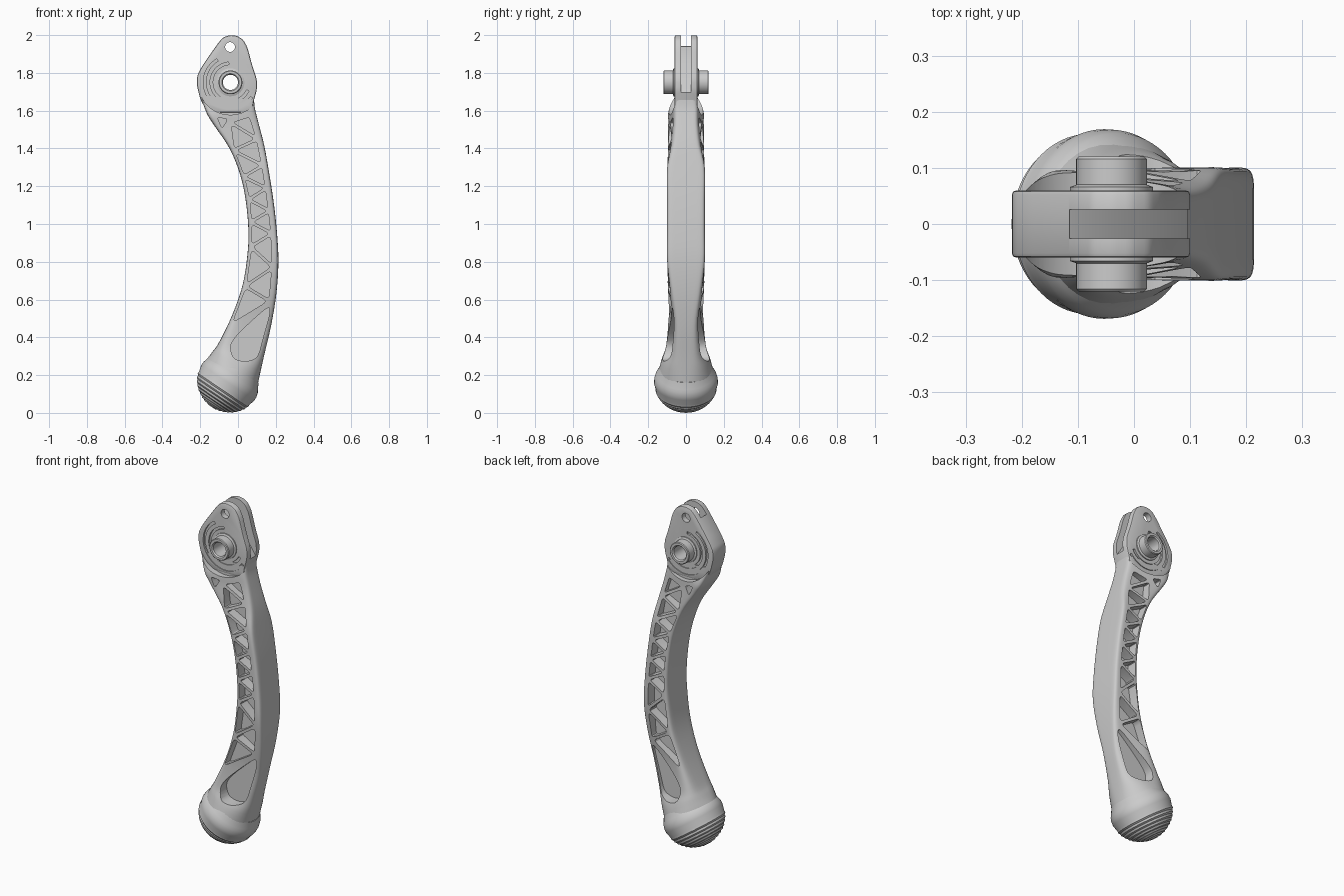
import bpy, bmesh, math
from mathutils import Vector, Matrix

cube = bpy.data.objects.get("Cube")
if cube:
    bpy.data.objects.remove(cube, do_unlink=True)

grey = bpy.data.materials.new("plain grey")
grey.use_nodes = True
grey.diffuse_color = (0.6, 0.6, 0.6, 1)
grey.node_tree.nodes["Principled BSDF"].inputs["Base Color"].default_value = (0.6, 0.6, 0.6, 1)


def to_object(bm, name):
    bmesh.ops.recalc_face_normals(bm, faces=bm.faces)
    mesh = bpy.data.meshes.new(name)
    bm.to_mesh(mesh)
    bm.free()
    mesh.materials.append(grey)
    obj = bpy.data.objects.new(name, mesh)
    bpy.context.collection.objects.link(obj)
    return obj


def rounded(points, f=0.15):
    """Round every corner of a polygon with a short curve."""
    out = []
    for i, p in enumerate(points):
        p = Vector(p)
        a = p.lerp(Vector(points[i - 1]), f)
        b = p.lerp(Vector(points[(i + 1) % len(points)]), f)
        for t in (0, 1 / 3, 2 / 3, 1):
            out.append(a.lerp(p, t).lerp(p.lerp(b, t), t))
    return out


def prism(bm, outline, y0, y1):
    """Extrude an x-z outline from y0 to y1."""
    rows = [[bm.verts.new((p[0], y, p[1])) for p in outline] for y in (y0, y1)]
    bm.faces.new(rows[0])
    bm.faces.new(rows[1][::-1])
    n = len(outline)
    for i in range(n):
        j = (i + 1) % n
        bm.faces.new((rows[0][j], rows[0][i], rows[1][i], rows[1][j]))


def circle(c, r, n=48):
    return [(c[0] + r * math.cos(math.tau * i / n), c[1] + r * math.sin(math.tau * i / n))
            for i in range(n)]


def arc_band(c, r0, r1, start, end, n=40):
    angles = [math.radians(start + (end - start) * i / n) for i in range(n + 1)]
    ring = [(r0, a) for a in angles] + [(r1, a) for a in reversed(angles)]
    return [(c[0] + r * math.cos(a), c[1] + r * math.sin(a)) for r, a in ring]


def lathe(name, profile, centre, axis, closed, n=64):
    """Turn (radius, height) points around an axis."""
    bm = bmesh.new()
    m = Matrix.Translation(centre) @ Vector((0, 0, 1)).rotation_difference(Vector(axis)).to_matrix().to_4x4()
    rows = [[bm.verts.new(m @ Vector((r * math.cos(math.tau * k / n), r * math.sin(math.tau * k / n), h)))
             for k in range(n)] for r, h in profile]
    for i in range(len(rows) if closed else len(rows) - 1):
        a, b = rows[i], rows[(i + 1) % len(rows)]
        for k in range(n):
            j = (k + 1) % n
            bm.faces.new((a[k], a[j], b[j], b[k]))
    bmesh.ops.remove_doubles(bm, verts=bm.verts, dist=1e-5)
    return to_object(bm, name)


def carve(obj, outline, y0, y1):
    """Subtract one prism; a cut that would erase the part is skipped."""
    bm = bmesh.new()
    prism(bm, outline, y0, y1)
    cutter = to_object(bm, "cutter")
    cutter.hide_render = True
    mod = obj.modifiers.new("cut", "BOOLEAN")
    mod.operation, mod.solver, mod.object = "DIFFERENCE", "EXACT", cutter
    graph = bpy.context.evaluated_depsgraph_get()
    mesh = bpy.data.meshes.new_from_object(obj.evaluated_get(graph))
    obj.modifiers.remove(mod)
    if len(mesh.polygons) > len(obj.data.polygons) // 2:
        obj.modifiers.clear()
        obj.data = mesh
    bpy.data.objects.remove(cutter, do_unlink=True)


def carve_both(obj, outline, depth):
    """Sink a pocket into the front and back, leaving a web of half thickness depth."""
    carve(obj, outline, -0.3, -depth)
    carve(obj, outline, depth, 0.3)


PIVOT = (-0.04, 1.75)

# Handle stations: inner x, z, outer x, z, inner half width, outer half width, squareness
STATIONS = [
    (-.20, 1.68, .085, 1.66, .07, .06, 8), (-.165, 1.585, .09, 1.61, .10, .064, 8),
    (-.125, 1.52, .11, 1.53, .10, .064, 8), (-.045, 1.40, .138, 1.42, .10, .075, 8),
    (.01, 1.265, .16, 1.30, .10, .10, 9), (.04, 1.13, .187, 1.13, .10, .10, 9),
    (.055, .97, .206, .96, .10, .10, 9), (.05, .84, .214, .80, .10, .10, 9),
    (.025, .68, .203, .63, .10, .08, 8), (-.03, .52, .175, .46, .10, .062, 6),
    (-.10, .375, .14, .31, .115, .08, 4), (-.135, .325, .12, .22, .135, .12, 2.6),
    (-.165, .285, .098, .12, .15, .15, 2),
]


def smooth_stations(steps=4):
    pts = [STATIONS[0]] + STATIONS + [STATIONS[-1]]
    out = []
    for i in range(1, len(pts) - 2):
        for k in range(steps):
            t = k / steps
            out.append([0.5 * (2 * b + (c - a) * t + (2 * a - 5 * b + 4 * c - d) * t * t
                               + (3 * b - a - 3 * c + d) * t ** 3)
                        for a, b, c, d in zip(*pts[i - 1:i + 3])])
    return out + [STATIONS[-1]]


# Curved handle, lofted from rounded box to round neck
N = 40
bm = bmesh.new()
rows = []
for lx, lz, rx, rz, wl, wr, sq in smooth_stations():
    row = []
    for k in range(N):
        a = math.tau * (k + 0.5) / N
        u, v = (math.copysign(abs(w) ** (2 / sq), w) for w in (math.cos(a), math.sin(a)))
        t = (u + 1) / 2
        row.append(bm.verts.new((lx + (rx - lx) * t, v * (wl + (wr - wl) * t), lz + (rz - lz) * t)))
    rows.append(row)
for a, b in zip(rows, rows[1:]):
    for k in range(N):
        j = (k + 1) % N
        bm.faces.new((a[k], a[j], b[j], b[k]))
bm.faces.new(rows[0][::-1])
bm.faces.new(rows[-1])
handle = to_object(bm, "handle")


def rail(z, side):
    """Point on the inner (0) or outer (1) pocket rail at a height."""
    i = 2 * side
    for a, b in zip(STATIONS, STATIONS[1:]):
        if a[i + 1] >= z >= b[i + 1]:
            t = (a[i + 1] - z) / (a[i + 1] - b[i + 1])
            return Vector((a[i] + (b[i] - a[i]) * t + (-0.026 if side else 0.015), z))


# Round seat cleared around the pivot
carve_both(handle, circle(PIVOT, 0.172, 96), 0.055)
# Truss pockets on both faces
levels = [1.45, 1.39, 1.31, 1.25, 1.19, 1.13, 1.07, 1.01, .95, .88, .77, .67, .59, .46]
nodes = [Vector((.065, 1.575)), Vector((-.045, 1.54))]
nodes += [rail(z, 1 - i % 2) for i, z in enumerate(levels)]
for tri in zip(nodes, nodes[1:], nodes[2:]):
    a, b, c = tri
    la, lb, lc = (b - c).length, (c - a).length, (a - b).length
    middle = (a * la + b * lb + c * lc) / (la + lb + lc)
    radius = abs((b - a).cross(c - a)) / (la + lb + lc)
    shrink = max(0.3, 1 - 0.008 / radius)
    carve_both(handle, rounded([middle + (p - middle) * shrink for p in tri]), 0.04)
# Small pocket under the head, and the teardrop pocket above the knob
carve_both(handle, rounded([(-.11, 1.565), (-.055, 1.555), (-.085, 1.505)], 0.25), 0.045)
carve_both(handle, rounded([(.165, .57), (.17, .53), (.13, .39), (.105, .29), (.04, .27),
                            (-.025, .285), (-.045, .355), (.0, .42)], 0.4), 0.05)

# Forked head plate
bm = bmesh.new()
right = [(-.04, 2.0), (-.005, 1.996), (.028, 1.975), (.05, 1.935), (.075, 1.84), (.1, 1.765),
         (.1, 1.71), (.08, 1.64), (.078, 1.59)]
left = [(-.16, 1.59), (-.2, 1.66), (-.219, 1.74), (-.215, 1.79), (-.19, 1.835), (-.155, 1.887),
        (-.1, 1.965), (-.075, 1.99)]
prism(bm, rounded(right + left, 0.3), -0.06, 0.06)
head = to_object(bm, "head")
bevel = head.modifiers.new("soft edge", "BEVEL")
bevel.width, bevel.segments, bevel.limit_method = 0.008, 2, "ANGLE"
bevel.angle_limit = math.radians(60)

# Slot, pivot bore and pin hole
carve(head, [(-.115, 1.94), (-.02, 1.87), (.1, 1.69), (.3, 1.69), (.3, 2.1), (-.115, 2.1)], -0.026, 0.026)
carve(head, circle(PIVOT, 0.052), -0.3, 0.3)
carve(head, circle((-.042, 1.937), 0.026, 32), -0.3, 0.3)
# Curved grooves around the pivot
carve_both(head, arc_band(PIVOT, 0.094, 0.108, 95, 335), 0.049)
carve_both(head, arc_band(PIVOT, 0.130, 0.144, 120, 325), 0.049)

# Hollow pivot boss with a collar on each side
pivot = (PIVOT[0], 0, PIVOT[1])
half = [(.046, .12), (.059, .12), (.063, .116), (.063, .07), (.074, .066), (.074, .05)]
boss = lathe("pivot_boss", [(.040, .113)] + half + [(.05, .05), (.05, -.05)]
             + [(r, -h) for r, h in reversed(half)] + [(.040, -.113)], pivot, (0, 1, 0), True)

# Domed knob with grip ridges
profile = [(0, .10), (.135, .09), (.153, .056), (.162, .042), (.168, .02), (.169, 0)]
for i, deg in enumerate(range(14, 86, 4)):
    a = math.radians(deg)
    s = 1.0 if i % 2 else 0.975
    profile.append((.169 * s * math.cos(a), -.157 * s * math.sin(a)))
profile.append((0, -.154))
knob = lathe("knob", profile, (-.053, 0, .161), (.56, 0, .83), False)

# Smooth shading with crisp edges
bpy.ops.object.select_all(action="DESELECT")
for obj in (handle, head, boss, knob):
    obj.select_set(True)
bpy.context.view_layer.objects.active = handle
bpy.ops.object.shade_smooth_by_angle(angle=math.radians(30))
